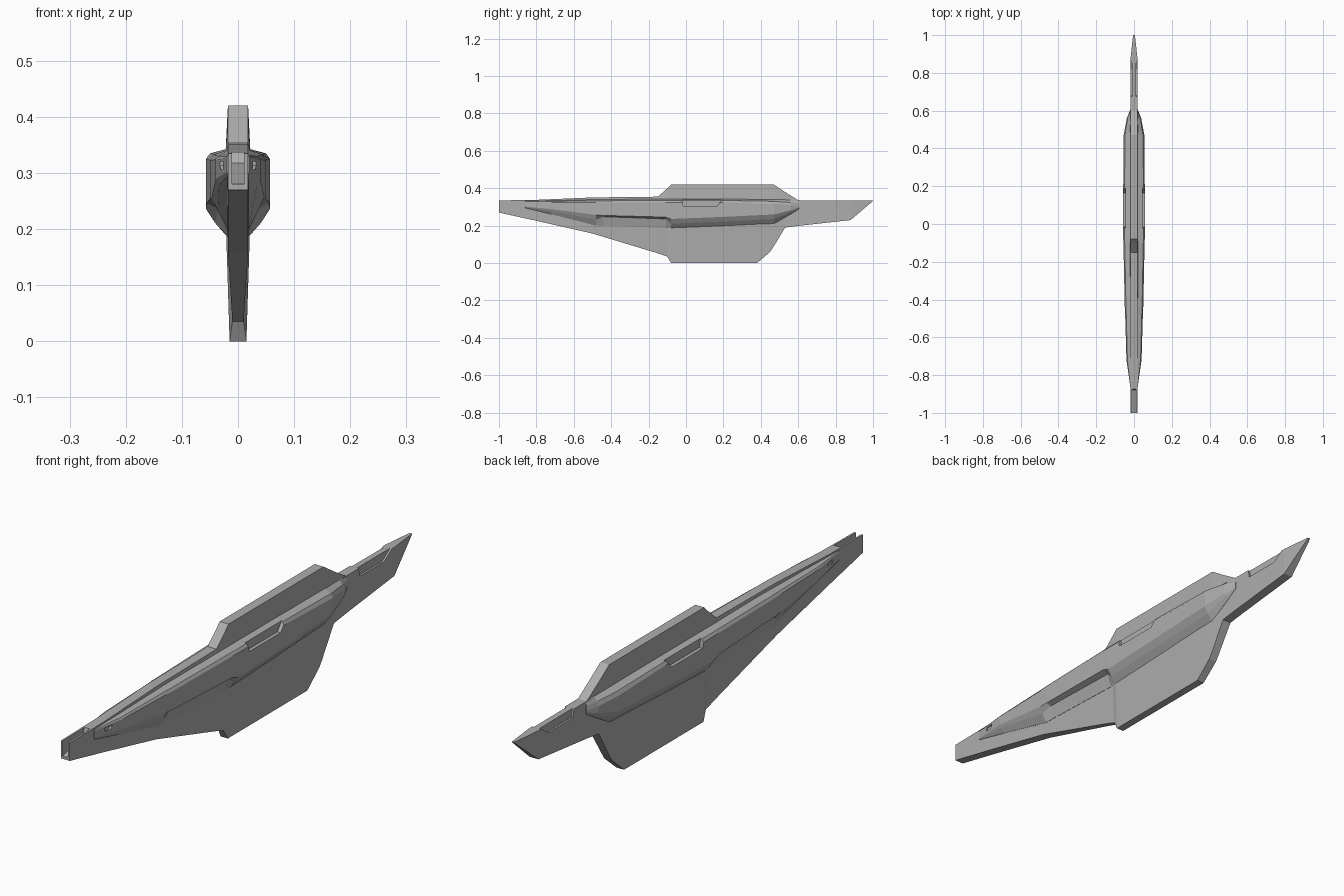
import bpy
import bmesh

cube = bpy.data.objects.get("Cube")
if cube:
    bpy.data.objects.remove(cube, do_unlink=True)

grey = bpy.data.materials.new("hull_grey")
grey.use_nodes = True
grey.diffuse_color = (0.42, 0.42, 0.42, 1)
grey.node_tree.nodes["Principled BSDF"].inputs["Base Color"].default_value = (0.42, 0.42, 0.42, 1)


def finish(name, bm):
    bmesh.ops.recalc_face_normals(bm, faces=bm.faces[:])
    mesh = bpy.data.meshes.new(name)
    bm.to_mesh(mesh)
    bm.free()
    mesh.materials.append(grey)
    obj = bpy.data.objects.new(name, mesh)
    bpy.context.collection.objects.link(obj)
    return obj


def loft(name, stations):
    """Skin symmetric sections; each is (y, [(half_width, z) from top to bottom])."""
    bm = bmesh.new()
    rings = []
    for y, half in stations:
        ring = half + [(-x, z) for x, z in reversed(half)]
        rings.append([bm.verts.new((x, y, z)) for x, z in ring])
    for a, b in zip(rings, rings[1:]):
        for i in range(len(a)):
            j = (i + 1) % len(a)
            bm.faces.new((a[i], a[j], b[j], b[i]))
    bm.faces.new(rings[0])
    bm.faces.new(rings[-1])
    return finish(name, bm)


def prism(bm, profile, x0, x1):
    """Extrude a (y, z) outline between two x positions."""
    a, b = [[bm.verts.new((x, y, z)) for y, z in profile] for x in (x0, x1)]
    for i in range(len(a)):
        j = (i + 1) % len(a)
        bm.faces.new((a[i], a[j], b[j], b[i]))
    bm.faces.new(a)
    bm.faces.new(b)


def carve(obj, cuts):
    """Subtract a set of (profile, x0, x1) prisms."""
    bm = bmesh.new()
    for cut in cuts:
        prism(bm, *cut)
    cutter = finish("cutter", bm)
    cutter.hide_render = True
    mod = obj.modifiers.new("carve", 'BOOLEAN')
    mod.operation = 'DIFFERENCE'
    mod.solver = 'EXACT'
    mod.object = cutter
    bpy.context.view_layer.objects.active = obj
    bpy.ops.object.modifier_apply(modifier=mod.name)
    bpy.data.objects.remove(cutter, do_unlink=True)


def both_sides(profile, x0, x1):
    return [(profile, x0, x1), (profile, -x1, -x0)]


# Central blade: y, top z, top width, shoulder z, shoulder width,
# lower break z, lower break width, bottom z, bottom width
W = 0.018
keel_rows = [
    (-1.00, .335, W, .32, W, .29, W, .270, W),
    (-0.80, .338, W, .32, W, .25, W, .226, W),
    (-0.50, .351, W, .33, .020, .20, W, .158, W),
    (-0.15, .355, W, .34, .022, .19, W, .052, .011),
    (-0.10, .400, W, .34, .022, .19, W, .035, .010),
    (-0.08, .420, W, .34, .022, .19, .021, .000, .015),
    (0.38, .420, W, .34, .022, .19, .021, .000, .015),
    (0.45, .420, W, .34, .022, .20, .020, .060, .016),
    (0.47, .420, W, .34, .022, .21, .020, .090, .016),
    (0.53, .380, W, .33, .020, .25, W, .190, W),
    (0.60, .336, W, .32, W, .25, W, .199, W),
    (0.88, .335, W, .32, W, .26, W, .230, W),
    (1.00, .335, .005, .334, .005, .333, .005, .332, .005),
]
keel = loft("central_blade",
            [(r[0], [(r[i + 1], r[i]) for i in (1, 3, 5, 7)]) for r in keel_rows])

# Nose slot with a sloping floor, and side pockets in the tail
nose_slot = [(-1.1, .28), (-.995, .28), (-.88, .318), (-.865, .36), (-1.1, .36)]
tail_pocket = [(.67, .36), (.68, .305), (.82, .305), (.88, .345), (.88, .36)]
carve(keel, [(nose_slot, -.011, .011)] + both_sides(tail_pocket, .011, .05))

# Side hull: y, widest x, top z, side top z, side bottom z,
# shelf inner x, shelf z, bottom z
hull_rows = [
    (-0.86, .020, .331, .326, .302, .019, .299, .295),
    (-0.72, .040, .334, .324, .289, .034, .278, .261),
    (-0.48, .047, .340, .323, .257, .036, .233, .200),
    (-0.44, .049, .341, .323, .255, .030, .248, .199),
    (-0.11, .056, .343, .325, .246, .034, .236, .188),
    (-0.08, .057, .343, .325, .236, .041, .211, .186),
    (0.20, .057, .343, .325, .247, .041, .222, .197),
    (0.47, .055, .342, .316, .260, .040, .235, .210),
    (0.56, .038, .338, .308, .282, .031, .272, .262),
    (0.605, .020, .334, .303, .297, .020, .294, .290),
]
hull = loft("side_hull", [
    (y, [(.019, top), (max(.0195, w * .87), (top + up) / 2 + .001), (w, up),
         (w, low), (sx, sz), (.019, bot)])
    for y, w, top, up, low, sx, sz, bot in hull_rows])

# Shoulder pockets and small forward ports
shoulder = [(-.03, .37), (-.015, .305), (.165, .305), (.19, .335), (.19, .37)]
port = [(-.81, .306), (-.785, .306), (-.775, .313), (-.775, .32), (-.81, .32)]
carve(hull, both_sides(shoulder, .044, .08) + both_sides(port, .024, .08))
